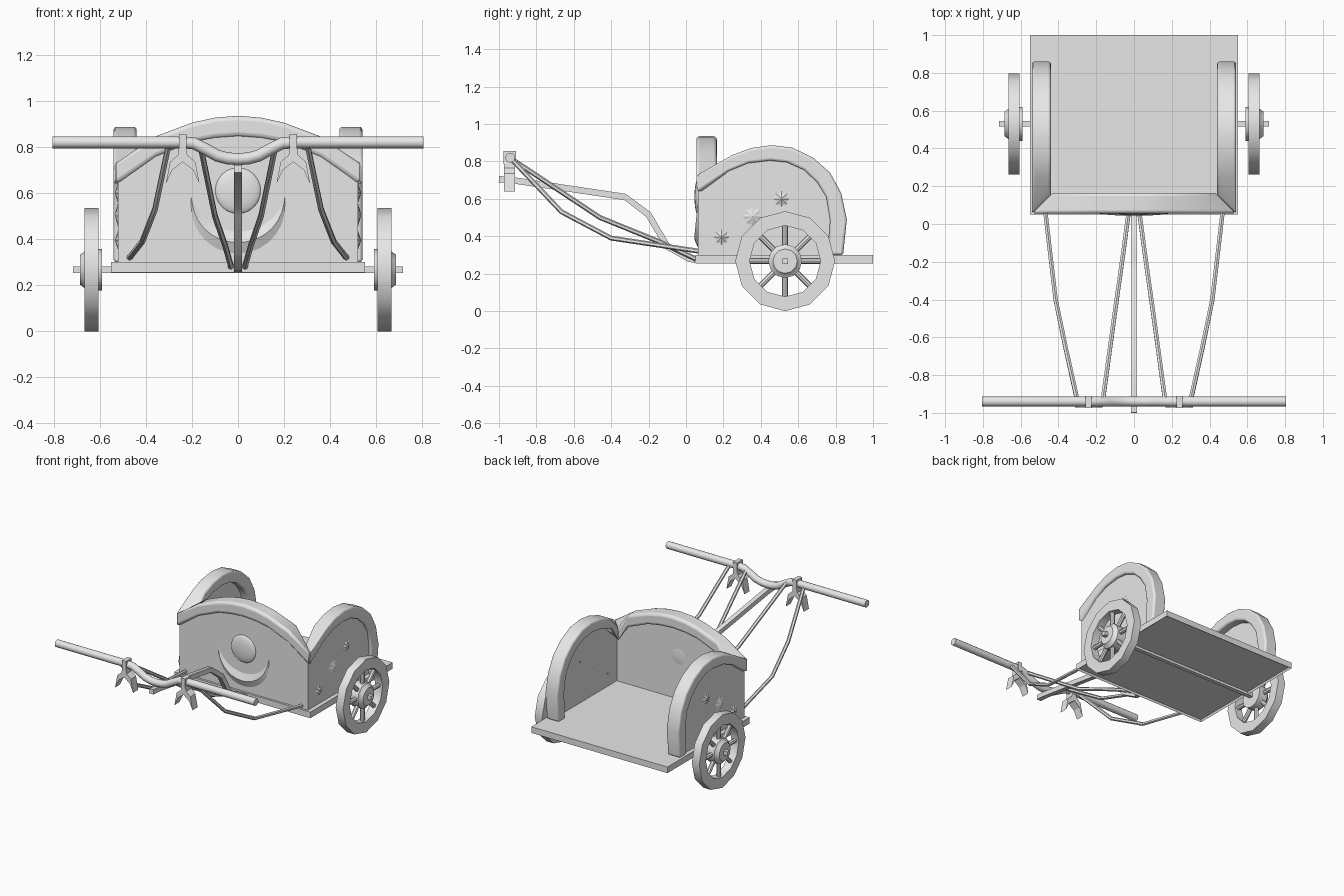
import bpy, bmesh, math
from mathutils import Vector, Matrix

if "Cube" in bpy.data.objects:
    bpy.data.objects.remove(bpy.data.objects["Cube"])

grey = bpy.data.materials.new("plain_grey")
grey.diffuse_color = (0.8, 0.8, 0.8, 1)
grey.use_nodes = True
grey.node_tree.nodes["Principled BSDF"].inputs["Base Color"].default_value = grey.diffuse_color


def finish(name, bm, smooth=True, bevel=0):
    bmesh.ops.recalc_face_normals(bm, faces=bm.faces)
    me = bpy.data.meshes.new(name)
    bm.to_mesh(me)
    bm.free()
    ob = bpy.data.objects.new(name, me)
    bpy.context.collection.objects.link(ob)
    me.materials.append(grey)
    if bevel:
        m = ob.modifiers.new("rounded_edges", 'BEVEL')
        m.width, m.segments, m.limit_method = bevel, 3, 'ANGLE'
        m.angle_limit = math.radians(50)
    if smooth:
        bpy.ops.object.select_all(action='DESELECT')
        ob.select_set(True)
        bpy.context.view_layer.objects.active = ob
        bpy.ops.object.shade_smooth_by_angle(angle=math.radians(35))
    return ob


def loft(name, rings, closed=False, **kw):
    """Join equal rings of points with quads; cap the ends or close the loop."""
    bm = bmesh.new()
    vs = [[bm.verts.new(p) for p in r] for r in rings]
    n = len(vs[0])
    for a, b in zip(vs, vs[1:] + (vs[:1] if closed else [])):
        for i in range(n):
            bm.faces.new((a[i], a[(i + 1) % n], b[(i + 1) % n], b[i]))
    if not closed:
        bm.faces.new(vs[0])
        bm.faces.new(vs[-1])
    return finish(name, bm, **kw)


def box(name, x, y, z):
    return loft(name, [[(x[0], b, c), (x[1], b, c), (x[1], b2, c), (x[0], b2, c)]
                       for c in z for b, b2 in [y]], smooth=False)


def tube(name, path, r, n=8, turn=0.0):
    """Sweep a round or square section along a path."""
    pts = [Vector(p) for p in path]
    rings = []
    for i, p in enumerate(pts):
        t = (pts[min(i + 1, len(pts) - 1)] - pts[max(i - 1, 0)]).normalized()
        ref = Vector((0, 0, 1)) if abs(t.x) > 0.8 else Vector((1, 0, 0))
        u = t.cross(ref).normalized()
        v = t.cross(u)
        rings.append([p + r * (math.cos(a) * u + math.sin(a) * v)
                      for a in (turn + math.tau * k / n for k in range(n))])
    return loft(name, rings)


def lathe_x(name, profile, centre, n=12, closed=False):
    cx, cy, cz = centre
    return loft(name, [[(cx + x, cy + r * math.sin(math.tau * k / n), cz - r * math.cos(math.tau * k / n))
                        for k in range(n)] for x, r in profile], closed=closed)


# Floor tray with a shallow recess underneath
bm = bmesh.new()
bmesh.ops.create_cube(bm, size=1, matrix=Matrix.Translation((0, 0.525, 0.278)) @ Matrix.Diagonal((1.1, 0.95, 0.045, 1)))
bottom = [f for f in bm.faces if f.calc_center_median().z < 0.26]
bmesh.ops.inset_region(bm, faces=bottom, thickness=0.01)
bmesh.ops.translate(bm, verts=bottom[0].verts, vec=(0, 0, 0.015))
finish("floor", bm, smooth=False)

# Arched outlines: outer and inner edge of each rail
side_out = [(.055, .73), (.25, .835), (.35, .872), (.46, .887), (.57, .873), (.68, .82),
            (.77, .74), (.83, .63), (.86, .49), (.84, .30)]
side_in = [(.055, .635), (.22, .745), (.33, .79), (.45, .805), (.54, .795), (.63, .755),
           (.70, .69), (.75, .61), (.77, .49), (.76, .30)]
half_out = [(-.54, .73), (-.36, .845), (-.2, .905), (-.1, .927), (0, .935)]
half_in = [(-.54, .635), (-.36, .755), (-.2, .82), (-.1, .838), (0, .845)]
front_out = half_out + [(-x, z) for x, z in half_out[-2::-1]]
front_in = half_in + [(-x, z) for x, z in half_in[-2::-1]]


def middle(a, b):
    return [((p[0] + q[0]) / 2, (p[1] + q[1]) / 2) for p, q in zip(a, b)]


# Front wall and rail, mitred at the corners
def front_pt(p, y):
    lim = 0.54 - (y - 0.055)
    return (max(-lim, min(lim, p[0])), y, p[1])


loft("front_rail", [[front_pt(o, .055), front_pt(o, .165), front_pt(i, .165), front_pt(i, .055)]
                    for o, i in zip(front_out, front_in)], bevel=.018)
outline = [(max(-.52, min(.52, x)), z) for x, z in middle(front_out, front_in)]
outline += [(.52, .29), (-.52, .29)]
loft("front_wall", [[(x, y, z) for x, z in outline] for y in (.065, .085)], smooth=False)


# Side walls and rails
def side_pt(p, x, s):
    return (s * x, max(p[0], 0.055 + 0.54 - x), p[1])


def star(name, s, y, z, r):
    bm = bmesh.new()
    ring = []
    for k in range(16):
        a, q = math.tau * k / 16, r * (1 if k % 2 == 0 else 0.74)
        ring.append(bm.verts.new((s * .519, y + q * math.cos(a), z + q * math.sin(a))))
    for x in (.535, .496):
        tip = bm.verts.new((s * x, y, z))
        for k in range(16):
            bm.faces.new((ring[k], ring[(k + 1) % 16], tip))
    finish(name, bm, smooth=False)


for s, tag in ((1, "right"), (-1, "left")):
    loft(tag + "_side_rail", [[side_pt(o, .54, s), side_pt(o, .44, s), side_pt(i, .44, s), side_pt(i, .54, s)]
                              for o, i in zip(side_out, side_in)], bevel=.018)
    outline = [(max(y, .065), z) for y, z in middle(side_out, side_in)] + [(.065, .29)]
    loft(tag + "_side_wall", [[(s * x, y, z) for y, z in outline] for x in (.50, .52)], smooth=False)
    for y, z, r in ((.19, .395, .045), (.355, .505, .057), (.51, .60, .046)):
        star(tag + "_star", s, y, z, r)

    # Wheel: rim, hub, spokes and axle stub
    c = (s * .635, .53, .267)
    lathe_x(tag + "_wheel_rim", [(-.03, .19), (-.03, .267), (.03, .267), (.03, .19)], c, closed=True)
    lathe_x(tag + "_hub", [(s * -.045, .09), (s * .025, .09), (s * .03, .08), (s * .05, .065)], c)
    for k in range(8):
        a = math.tau * k / 8
        d = Vector((0, math.cos(a), math.sin(a)))
        tube(tag + "_spoke", [Vector(c) + d * .06, Vector(c) + d * .205], .016)
    # Curved side strap and inner strap up to the yoke
    tube(tag + "_outer_strap", [(s * .47, .07, .32), (s * .415, -.4, .39), (s * .36, -.665, .53),
                                (s * .30, -.935, .815)], .013, 6)
    tube(tag + "_inner_strap", [(s * .03, .05, .28), (s * .055, -.14, .37), (s * .10, -.46, .50),
                                (s * .165, -.935, .815)], .013, 6)
    # Yoke saddle: clamp block with a pair of leaf-shaped prongs
    box(tag + "_saddle", (s * .24 - .016, s * .24 + .016), (-.975, -.91), (.785, .855))
    for m in (1, -1):
        leaf = [(0, .80), (.016, .80), (.02, .765), (.055, .735), (.073, .64), (.045, .70), (0, .735)]
        loft(tag + "_saddle_prong", [[(s * .24 + m * x, y, z) for x, z in leaf] for y in (-.972, -.913)],
             smooth=False)

tube("axle", [(-.715, .53, .267), (.715, .53, .267)], .021, 4, math.pi / 4)

# Domed sun disc on the front
bm = bmesh.new()
bmesh.ops.create_uvsphere(bm, u_segments=24, v_segments=12, radius=1,
                          matrix=Matrix.Translation((0, .067, .61)) @ Matrix.Diagonal((.1, .022, .1, 1)))
finish("sun_disc", bm)

# Crescent below it, with a raised middle ridge
bm = bmesh.new()
rows = []
for k in range(17):
    t = k / 8 - 1
    a = t * math.radians(105)
    out = Vector((.207 * math.sin(a) / math.sin(math.radians(105)) if abs(t) > .95 else .205 * math.sin(a), 0,
                  .54 - .205 * math.cos(a)))
    b = t * math.radians(82)
    inn = Vector((.2 * math.sin(b) / math.sin(math.radians(82)), 0, .59 - .155 * (math.cos(b) - .139 * t * t)))
    if k in (0, 16):
        out = inn = Vector((.205 * t, 0, .59))
    mid = (out + inn) / 2
    rows.append([bm.verts.new((p.x, y, p.z)) for p, y in
                 ((out, .066), (mid, .066 - .022 * (1 - t * t)), (inn, .066))])
for p, q in zip(rows, rows[1:]):
    for i in (0, 1):
        bm.faces.new((p[i], p[i + 1], q[i + 1], q[i]))
bmesh.ops.remove_doubles(bm, verts=bm.verts, dist=1e-5)
finish("crescent", bm)

# Draught pole rising to the yoke
tube("pole", [(0, .05, .275), (0, .02, .278), (0, -.10, .345), (0, -.20, .515), (0, -.325, .61),
              (0, -.93, .70), (0, -1.0, .705)], .024, 4, math.pi / 4)

# Yoke bar with a dipped middle
half = [(.805, .82), (.24, .82), (.19, .815), (.14, .79), (.09, .762), (.045, .75)]
path = [(-x, -.94, z) for x, z in half] + [(0, -.94, .747)] + [(x, -.94, z) for x, z in half[::-1]]
tube("yoke", path, .026, 12)
